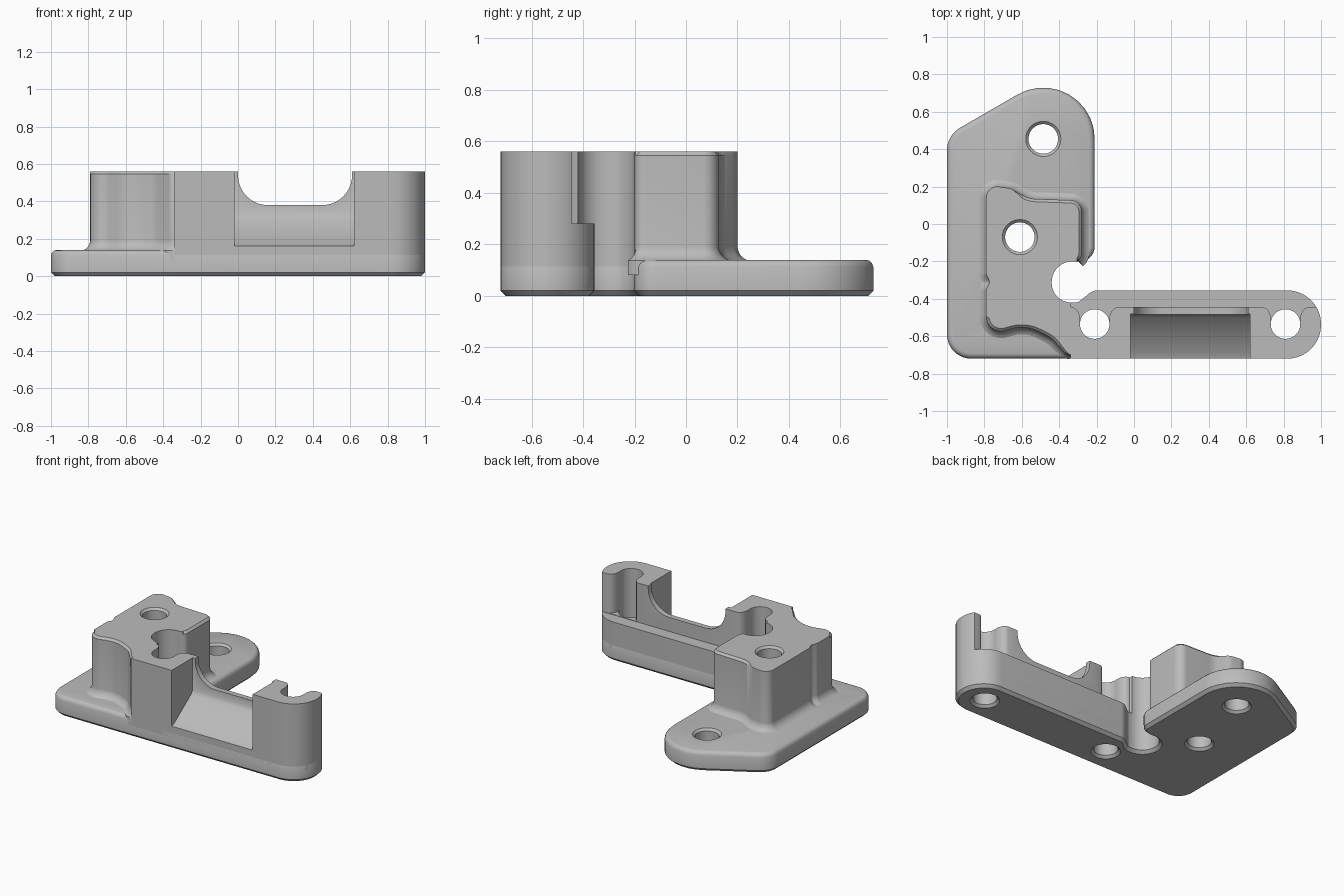
import bpy, bmesh, math
from mathutils import Vector

cube = bpy.data.objects.get("Cube")
if cube:
    bpy.data.objects.remove(cube, do_unlink=True)

grey = bpy.data.materials.new("plain_grey")
grey.use_nodes = True
grey.diffuse_color = (0.5, 0.5, 0.5, 1)
grey.node_tree.nodes["Principled BSDF"].inputs["Base Color"].default_value = (0.5, 0.5, 0.5, 1)


def rounded(corners, steps=10):
    """Polygon with each (x, y, radius) corner replaced by an arc."""
    out = []
    for i, (x, y, r) in enumerate(corners):
        p = Vector((x, y))
        if r == 0:
            out.append(p)
            continue
        a = (Vector(corners[i - 1][:2]) - p).normalized()
        b = (Vector(corners[(i + 1) % len(corners)][:2]) - p).normalized()
        half = a.angle(b) / 2
        centre = p + (a + b).normalized() * (r / math.sin(half))
        start = p + a * (r / math.tan(half)) - centre
        end = p + b * (r / math.tan(half)) - centre
        turn = math.atan2(start.x * end.y - start.y * end.x, start.dot(end))
        for k in range(steps + 1):
            t = turn * k / steps
            out.append(centre + Vector((start.x * math.cos(t) - start.y * math.sin(t),
                                        start.x * math.sin(t) + start.y * math.cos(t))))
    return out


def offset(pts, amount, rule):
    """Move a counterclockwise outline outward by amount, scaled by the rule."""
    out = []
    for i, p in enumerate(pts):
        d1 = (p - pts[i - 1]).normalized()
        d2 = (pts[(i + 1) % len(pts)] - p).normalized()
        n = Vector((d1.y + d2.y, -d1.x - d2.x)).normalized()
        miter = max(0.5, n.dot(Vector((d1.y, -d1.x))))
        out.append(p + n * (rule(p, amount) / miter))
    return out


def loft(name, pts, levels, rule=lambda p, a: a, place=lambda u, v, h: (u, v, h)):
    """Solid through offset copies of one outline at (height, offset) levels."""
    bm = bmesh.new()
    rings = [[bm.verts.new(place(q.x, q.y, h)) for q in offset(pts, amount, rule)]
             for h, amount in levels]
    n = len(pts)
    for low, high in zip(rings, rings[1:]):
        for i in range(n):
            j = (i + 1) % n
            bm.faces.new((low[i], low[j], high[j], high[i]))
    bm.faces.new(rings[0][::-1])
    bm.faces.new(rings[-1])
    bmesh.ops.recalc_face_normals(bm, faces=bm.faces)
    mesh = bpy.data.meshes.new(name)
    bm.to_mesh(mesh)
    bm.free()
    mesh.materials.append(grey)
    ob = bpy.data.objects.new(name, mesh)
    bpy.context.collection.objects.link(ob)
    return ob


def cut(target, cutter):
    mod = target.modifiers.new("cut", "BOOLEAN")
    mod.operation, mod.object, mod.solver = "DIFFERENCE", cutter, "EXACT"
    bpy.context.view_layer.objects.active = target
    bpy.ops.object.modifier_apply(modifier=mod.name)
    bpy.data.objects.remove(cutter, do_unlink=True)


def polygon(*pts):
    return [Vector(p) for p in pts]


def circle(x, y, r, n=40):
    return polygon(*((x + r * math.cos(math.tau * (k + 0.5) / n),
                      y + r * math.sin(math.tau * (k + 0.5) / n)) for k in range(n)))


TOP, LEDGE, PLATE = 0.56, 0.28, 0.14

# Base plate with rounded upper rim and chamfered underside
arm_back = [(1, -0.72, 0.18), (1, -0.355, 0.18), (-0.22, -0.355, 0.08), (-0.3, -0.42, 0.05)]
notch = [(-0.44, -0.42, 0.105), (-0.44, -0.2, 0.11)]
base = loft("base_plate", rounded(
    [(-1, -0.72, 0.13)] + arm_back + notch
    + [(-0.21, -0.2, 0.08), (-0.21, 0.931, 0.275), (-1, 0.474, 0.14)]),
    [(0, -0.02), (0.02, 0), (0.113, 0), (0.127, -0.006), (0.136, -0.015), (PLATE, -0.028)])

# Raised arm with a lower ledge along its back
arm = loft("arm", rounded([(-0.34, -0.72, 0)] + arm_back + [(-0.34, -0.42, 0)]),
           [(0.08, 0), (TOP, 0)])
back_strip = polygon((-0.5, -0.445), (1.2, -0.445), (1.2, -0.2), (-0.5, -0.2))
cut(arm, loft("ledge_cutter", back_strip, [(LEDGE, 0), (0.7, 0)]))


# Tower with a flared foot and a partly chamfered top
def tower_rule(p, amount):
    if p.y < -0.5:
        return amount * min(1, max(0, (-0.3 - p.x) / 0.1))
    if p.x > -0.46 and p.y < -0.195:
        return 0
    if amount < 0 and not (p.x > -0.6 and p.y > -0.195):
        return 0
    return amount


tower = loft("tower", rounded(
    [(-0.79, -0.6, 0.08), (-0.58, -0.54, 0.2), (-0.44, -0.61, 0.15), (-0.36, -0.7, 0.06),
     (-0.3, -0.715, 0), (-0.3, -0.49, 0), (-0.335, -0.445, 0), (-0.34, -0.42, 0)] + notch
    + [(-0.28, -0.2, 0.04), (-0.28, 0.125, 0.06), (-0.56, 0.135, 0.15), (-0.66, 0.19, 0.08),
       (-0.79, 0.21, 0.06), (-0.79, -0.27, 0.03), (-0.77, -0.31, 0.03), (-0.79, -0.35, 0.03)]),
    [(0.08, 0.04), (0.138, 0.04), (0.146, 0.024), (0.16, 0.01), (0.178, 0.002), (0.19, 0),
     (0.545, 0), (TOP, -0.015)], tower_rule)

# Rounded window through the upper wall of the arm
window = rounded([(0, 0.38, 0.16), (0.61, 0.38, 0.16), (0.61, 0.75, 0), (0, 0.75, 0)])
cut(arm, loft("window_cutter", window, [(-0.9, 0), (-0.4, 0)], place=lambda u, v, h: (u, h, v)))

# Sloping recess in the front of the arm
recess = polygon((-0.8, 0.16), (-0.72, 0.162), (-0.69, 0.172), (-0.5, 0.305),
                 (-0.485, 0.33), (-0.48, 0.7), (-0.8, 0.7))
cut(arm, loft("recess_cutter", recess, [(-0.02, 0), (0.62, 0)], place=lambda u, v, h: (h, u, v)))

# Screw holes, chamfered below, and above where the rim is closed
for x, y, top, parts in ((-0.485, 0.455, PLATE, [base]), (-0.61, -0.07, TOP, [base, tower]),
                         (-0.21, -0.535, None, [base, arm]), (0.81, -0.535, None, [base, arm])):
    levels = [(-0.02, 0.037), (0.017, 0)]
    levels += [(top - 0.015, 0), (top + 0.02, 0.035)] if top else [(0.7, 0)]
    for part in parts:
        cut(part, loft("hole_cutter", circle(x, y, 0.079), levels))

# Flared openings from the arm holes to the ledge
half_flare = [(0.077, -0.535), (0.08, -0.49), (0.09, -0.465), (0.105, -0.45), (0.125, -0.443), (0.125, -0.42)]
for x in (-0.21, 0.81):
    flare = polygon(*((x + dx, y) for dx, y in half_flare), *((x - dx, y) for dx, y in half_flare[::-1]))
    cut(arm, loft("flare_cutter", flare, [(LEDGE + 0.003, 0), (0.7, 0)]))

# Smooth curved walls, keep corners crisp
bpy.ops.object.select_all(action="DESELECT")
for part in (base, arm, tower):
    part.select_set(True)
bpy.context.view_layer.objects.active = base
bpy.ops.object.shade_smooth_by_angle(angle=math.radians(32))
